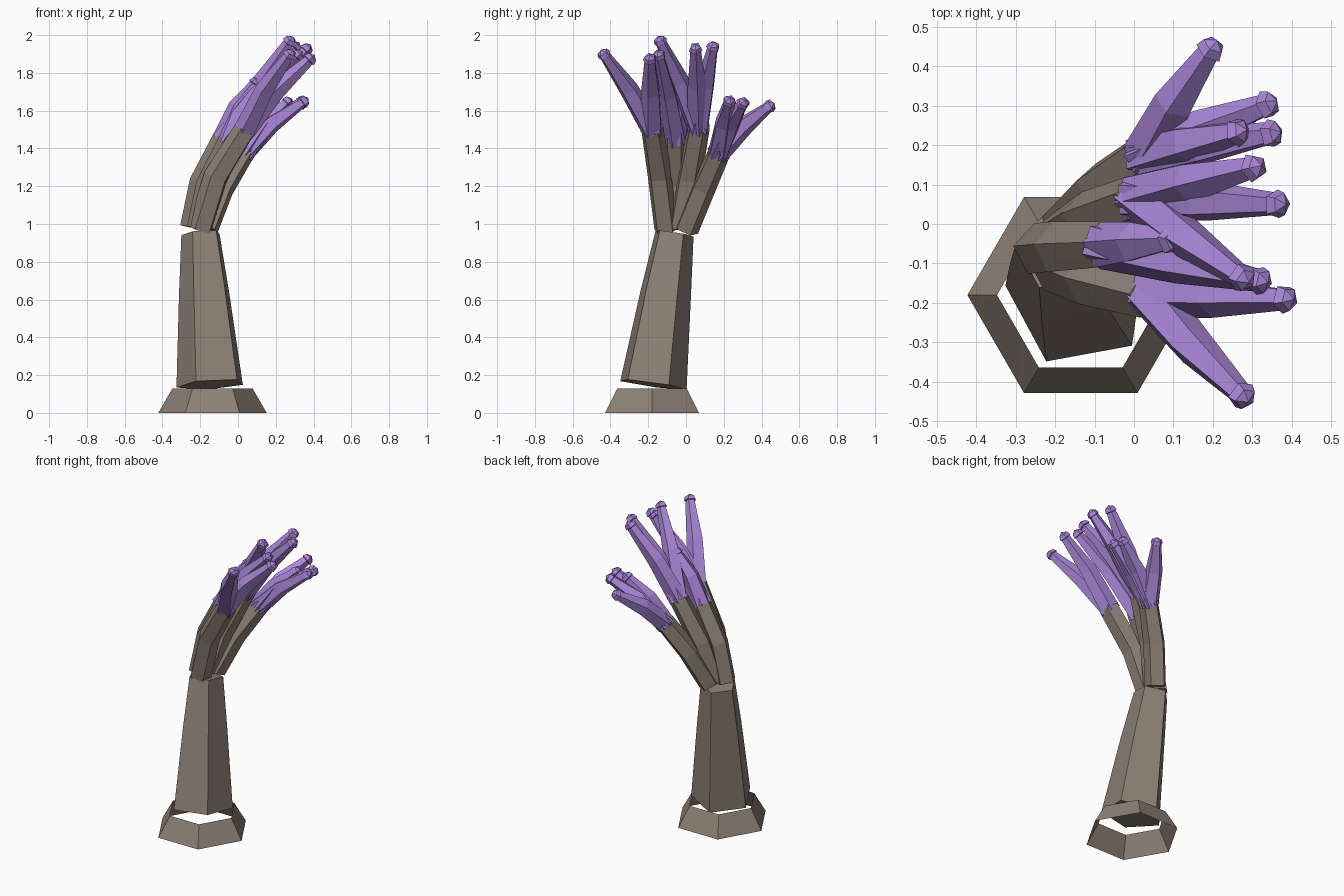
import bpy, bmesh, math
from mathutils import Vector

if "Cube" in bpy.data.objects:
    bpy.data.objects.remove(bpy.data.objects["Cube"])


def material(name, rgb):
    m = bpy.data.materials.new(name)
    m.diffuse_color = (*rgb, 1)
    m.use_nodes = True
    m.node_tree.nodes["Principled BSDF"].inputs["Base Color"].default_value = m.diffuse_color
    return m


BARK = material("bark_brown", (0.27, 0.22, 0.18))
PURPLE = material("foliage_purple", (0.40, 0.24, 0.68))


def tube(name, points, radii, mat, sides=5, phase=0.0, caps=True):
    """Faceted tube whose rings stand square to the path; zero radius gives a point."""
    pts = [Vector(p) for p in points]
    bm = bmesh.new()
    rings = []
    for i, (p, r) in enumerate(zip(pts, radii)):
        t = (pts[min(i + 1, len(pts) - 1)] - pts[max(i - 1, 0)]).normalized()
        u = (Vector((1, 0, 0)) - t * t.x).normalized()
        v = t.cross(u)
        if r == 0:
            rings.append([bm.verts.new(p)])
            continue
        angles = [phase + math.tau * k / sides for k in range(sides)]
        rings.append([bm.verts.new(p + (u * math.cos(a) + v * math.sin(a)) * r) for a in angles])
    for a, b in zip(rings, rings[1:]):
        for k in range(sides):
            n = (k + 1) % sides
            if len(b) == 1:
                bm.faces.new((a[k], a[n], b[0]))
            else:
                bm.faces.new((a[k], a[n], b[n], b[k]))
    if caps:
        bm.faces.new(rings[0][::-1])
        if len(rings[-1]) > 1:
            bm.faces.new(rings[-1])
    me = bpy.data.meshes.new(name)
    bm.to_mesh(me)
    bm.free()
    me.materials.append(mat)
    ob = bpy.data.objects.new(name, me)
    bpy.context.collection.objects.link(ob)
    return ob


# Open hexagonal foot
tube("base_ring", [(-0.135, -0.18, 0), (-0.135, -0.18, 0.13)], [0.287, 0.212],
     BARK, sides=6, caps=False)

# Leaning five-sided trunk
tube("trunk", [(-0.14, -0.18, 0.15), (-0.172, -0.112, 0.64), (-0.193, -0.065, 0.95)],
     [0.188, 0.142, 0.108], BARK, phase=math.radians(28))

# Each branch: start, bend, fork, then the twig tips growing from the fork
branches = {
    "front": ((-0.20, -0.105, 0.97), (-0.115, -0.14, 1.25), (0.04, -0.18, 1.50),
              [(0.28, -0.44, 1.905), (0.39, -0.19, 1.88)]),
    "left": ((-0.24, -0.065, 0.98), (-0.19, -0.06, 1.22), (-0.075, -0.055, 1.45),
             [(0.10, -0.04, 1.755), (0.325, -0.145, 1.90)]),
    "middle": ((-0.19, -0.03, 0.98), (-0.12, 0.015, 1.24), (0.01, 0.065, 1.51),
               [(0.28, -0.14, 1.975), (0.31, 0.145, 1.945), (0.37, 0.05, 1.935)]),
    "rear": ((-0.17, 0.0, 0.97), (-0.085, 0.09, 1.19), (0.03, 0.175, 1.38),
             [(0.20, 0.45, 1.63), (0.345, 0.305, 1.645),
              (0.27, 0.235, 1.65), (0.355, 0.23, 1.655)]),
}

for name, (start, bend, fork, tips) in branches.items():
    tube(f"{name}_branch", [start, bend, fork], [0.068, 0.068, 0.062], BARK, phase=0.5)
    for i, tip in enumerate(tips):
        a, b = Vector(fork), Vector(tip)
        mid = a.lerp(b, 0.48) + Vector((-0.01, 0, 0.02))
        d = (b - mid).normalized()
        # Twig with a flared, pointed bud at its end
        path = [a - (mid - a).normalized() * 0.015, mid, b - d * 0.022, b - d * 0.018,
                b + d * 0.006, b + d * 0.022]
        tube(f"{name}_twig_{i + 1}", path, [0.062, 0.053, 0.030, 0.038, 0.030, 0],
             PURPLE, phase=0.5 + 0.4 * i)
